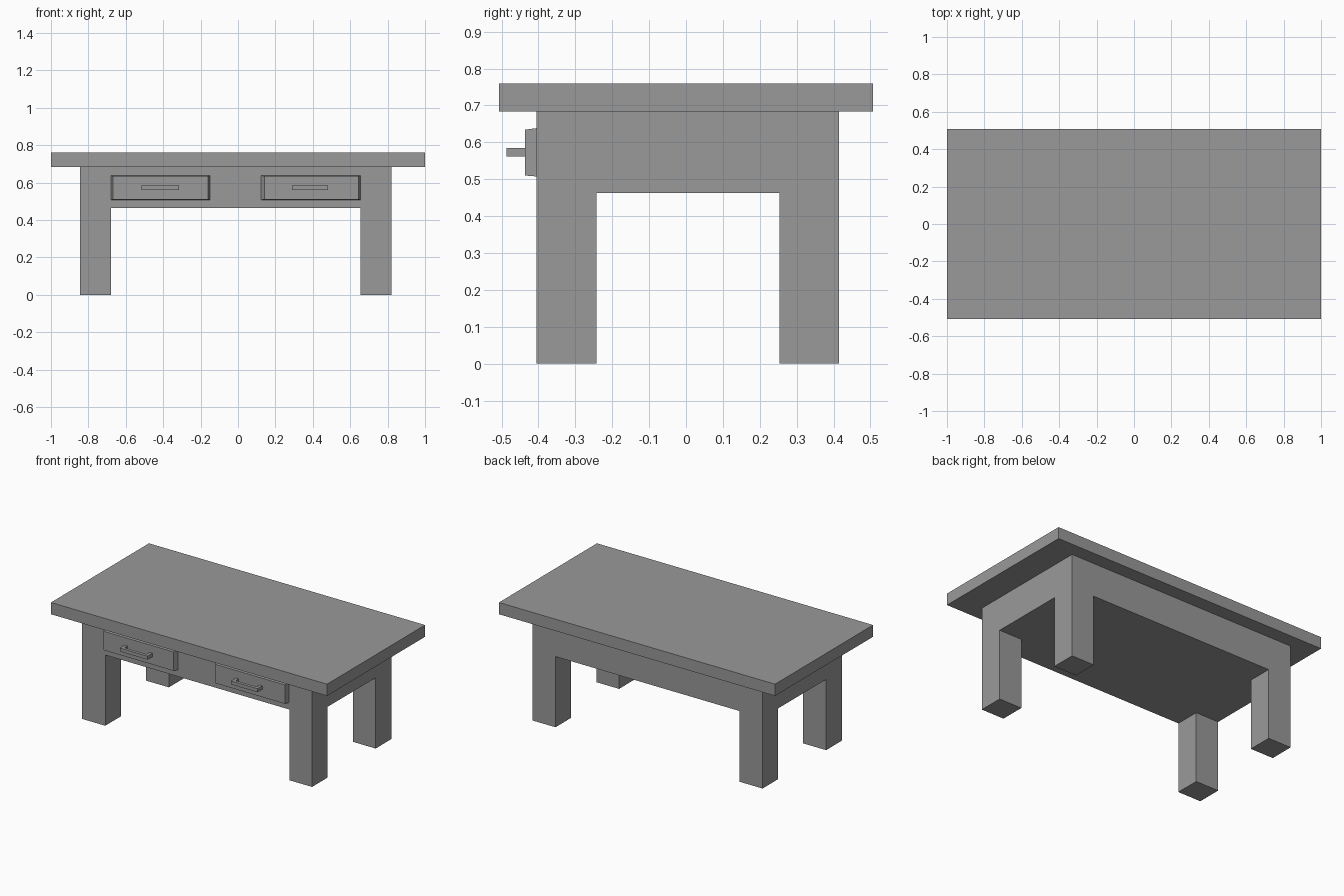
import bpy
import bmesh
from mathutils import Vector

cube = bpy.data.objects.get("Cube")
if cube:
    bpy.data.objects.remove(cube, do_unlink=True)

# One plain grey
grey = bpy.data.materials.new("plain grey")
grey.use_nodes = True
colour = (0.32, 0.32, 0.32, 1)
grey.diffuse_color = colour
grey.node_tree.nodes["Principled BSDF"].inputs["Base Color"].default_value = colour


def finish(name, bm):
    bmesh.ops.recalc_face_normals(bm, faces=bm.faces)
    mesh = bpy.data.meshes.new(name)
    bm.to_mesh(mesh)
    bm.free()
    mesh.materials.append(grey)
    obj = bpy.data.objects.new(name, mesh)
    bpy.context.collection.objects.link(obj)
    return obj


def box(low, high):
    bm = bmesh.new()
    low, high = Vector(low), Vector(high)
    bmesh.ops.create_cube(bm, size=1)
    for v in bm.verts:
        v.co = (low + high) / 2 + v.co * (high - low)
    return bm


def prism(points, z0, z1):
    bm = bmesh.new()
    face = bm.faces.new([bm.verts.new((x, y, z0)) for x, y in points])
    top = bmesh.ops.extrude_face_region(bm, geom=[face])["geom"]
    bmesh.ops.translate(bm, vec=(0, 0, z1 - z0),
                        verts=[g for g in top if isinstance(g, bmesh.types.BMVert)])
    return bm


# Table top
finish("table_top", box((-1, -0.507, 0.683), (1, 0.507, 0.76)))

# Apron block with four legs drawn down from its corners
X0, X1, Y0, Y1 = -0.845, 0.82, -0.405, 0.415
APRON, RIM = 0.463, 0.683
inner_x, inner_y = (-0.678, 0.655), (-0.243, 0.253)
bm = box((X0, Y0, APRON), (X1, Y1, RIM))
for axis, cuts in (((1, 0, 0), inner_x), ((0, 1, 0), inner_y)):
    for c in cuts:
        bmesh.ops.bisect_plane(bm, geom=bm.verts[:] + bm.edges[:] + bm.faces[:],
                               plane_co=Vector(axis) * c, plane_no=axis)
bm.normal_update()
corners = []
for f in bm.faces:
    c = f.calc_center_median()
    outside_x = not inner_x[0] < c.x < inner_x[1]
    outside_y = not inner_y[0] < c.y < inner_y[1]
    if f.normal.z < -0.9 and outside_x and outside_y:
        corners.append(f)
for f in bmesh.ops.extrude_discrete_faces(bm, faces=corners)["faces"]:
    for v in f.verts:
        v.co.z = 0
bmesh.ops.remove_doubles(bm, verts=bm.verts, dist=0.0001)
bmesh.ops.dissolve_limit(bm, angle_limit=0.01, verts=bm.verts, edges=bm.edges)
finish("apron_and_legs", bm)

# Drawers with slightly tapered fronts, and U-shaped handles
FRONT = -0.437
for side, back, front, pull in (
        ("right", (-0.68, -0.148), (-0.667, -0.161), (-0.515, -0.315)),
        ("left", (0.12, 0.655), (0.143, 0.645), (0.29, 0.482))):
    bm = box((back[0], FRONT, 0.507), (back[1], Y0 + 0.005, 0.639))
    for v in bm.verts:
        if v.co.y < FRONT + 0.001:
            v.co.x = front[0] if v.co.x < sum(back) / 2 else front[1]
            v.co.z += 0.003 if v.co.z < 0.57 else -0.005
    finish(side + "_drawer", bm)

    a, b = pull
    t, base, tip = 0.02, FRONT + 0.003, -0.487
    outline = [(a, base), (a, tip), (b, tip), (b, base),
               (b - t, base), (b - t, tip + t), (a + t, tip + t), (a + t, base)]
    finish(side + "_drawer_handle", prism(outline, 0.561, 0.584))
